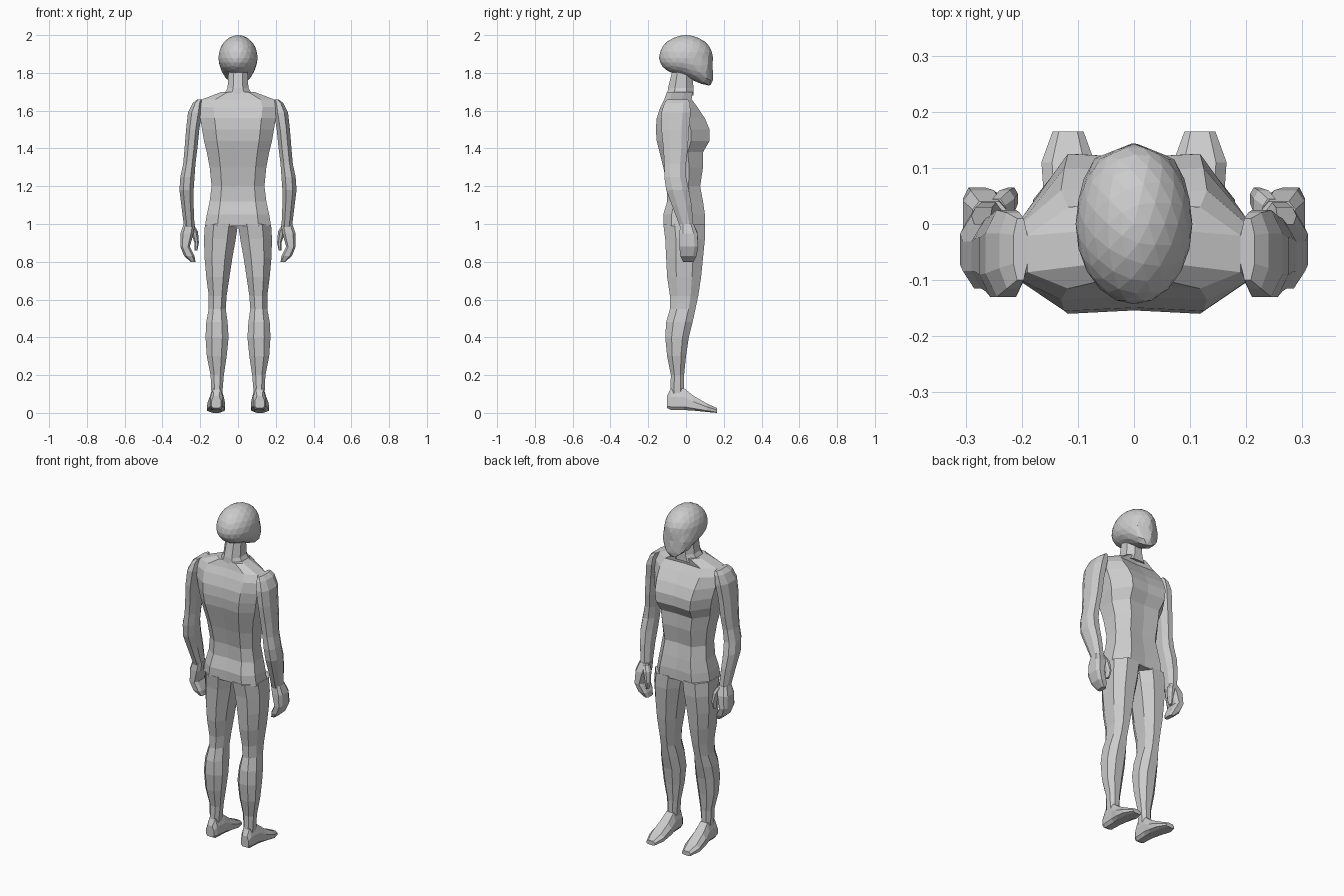
import bpy
import bmesh

cube = bpy.data.objects.get("Cube")
if cube:
    bpy.data.objects.remove(cube, do_unlink=True)

skin = bpy.data.materials.new("light grey")
skin.use_nodes = True
skin.diffuse_color = (.6, .6, .6, 1)
skin.node_tree.nodes["Principled BSDF"].inputs["Base Color"].default_value = (.6, .6, .6, 1)


def finish(name, bm, mirrored=False):
    """Turn a bmesh into a flat-shaded object, optionally mirrored in x."""
    bmesh.ops.recalc_face_normals(bm, faces=bm.faces)
    mesh = bpy.data.meshes.new(name)
    bm.to_mesh(mesh)
    bm.free()
    mesh.materials.append(skin)
    obj = bpy.data.objects.new(name, mesh)
    bpy.context.collection.objects.link(obj)
    if mirrored:
        mirror = obj.modifiers.new("mirror", 'MIRROR')
        mirror.use_mirror_merge = False
    return obj


def section(a_min, a_max, b_min, b_max, cut, low, high, groove):
    """Bevelled box outline; groove pulls in the middle of front and back."""
    mid = (a_min + a_max) / 2
    inset = (a_max - a_min) * cut
    depth = b_max - b_min
    left, right = a_min + inset, a_max - inset
    back, front = b_min + depth * low, b_max - depth * high
    return [(left, b_min), (mid, b_min + groove), (right, b_min),
            (a_max, back), (a_max, front),
            (right, b_max), (mid, b_max - groove), (left, b_max),
            (a_min, front), (a_min, back)]


def loft(name, rows, cut=.27, low=.27, high=.27, groove=0.0, along='z', mirrored=True):
    """Skin a stack of sections; each row is position, a range, b range."""
    bm = bmesh.new()
    rings = []
    for pos, *box in rows:
        outline = section(*box, cut, low, high, groove)
        if along == 'z':
            rings.append([bm.verts.new((a, b, pos)) for a, b in outline])
        else:
            rings.append([bm.verts.new((a, pos, b)) for a, b in outline])
    for ring, following in zip(rings, rings[1:]):
        count = len(ring)
        for i in range(count):
            j = (i + 1) % count
            bm.faces.new((ring[i], ring[j], following[j], following[i]))
    bm.faces.new(rings[0])
    bm.faces.new(rings[-1])
    return finish(name, bm, mirrored)


# Torso: half width, back and front at each height
torso_profile = [
    (.99, .175, -.12, .1),
    (1.05, .165, -.12, .1),
    (1.12, .15, -.1, .09),
    (1.2, .14, -.1, .075),
    (1.3, .15, -.12, .09),
    (1.38, .165, -.14, .09),
    (1.44, .18, -.155, .125),
    (1.5, .19, -.16, .125),
    (1.56, .2, -.155, .1),
    (1.62, .21, -.135, .06),
    (1.66, .19, -.115, .03),
    (1.7, .085, -.1, .035),
]
loft("torso", [(z, -w, w, b, f) for z, w, b, f in torso_profile],
     cut=.19, low=.2, high=.35, groove=.006, mirrored=False)

# Neck
neck_profile = [(1.68, .08, -.1, .04), (1.72, .055, -.095, .04), (1.82, .05, -.07, .03)]
loft("neck", [(z, -w, w, b, f) for z, w, b, f in neck_profile], mirrored=False)

# Legs, from ankle to hip
loft("leg", [
    (.08, .085, .14, -.085, -.01),
    (.2, .075, .145, -.08, -.01),
    (.3, .06, .165, -.1, 0),
    (.4, .05, .172, -.11, .015),
    (.48, .055, .168, -.105, .035),
    (.55, .065, .155, -.085, .05),
    (.62, .06, .155, -.085, .065),
    (.72, .045, .168, -.1, .08),
    (.82, .03, .177, -.105, .09),
    (.92, .012, .18, -.11, .1),
    (1, 0, .175, -.12, .1),
])

# Feet, from heel to toe
loft("foot", [
    (-.1, .09, .14, .025, .09),
    (-.08, .08, .145, .015, .13),
    (-.01, .075, .15, .015, .13),
    (.04, .07, .16, .012, .09),
    (.11, .07, .165, .005, .05),
    (.165, .09, .145, 0, .025),
], cut=.2, low=.15, high=.4, along='y')

# Arms, from wrist to shoulder
loft("arm", [
    (.98, .23, .285, -.03, .04),
    (1.1, .235, .3, -.075, .03),
    (1.18, .235, .31, -.105, .015),
    (1.25, .23, .305, -.115, 0),
    (1.32, .225, .29, -.115, 0),
    (1.4, .215, .283, -.12, .01),
    (1.5, .205, .275, -.13, .015),
    (1.59, .19, .265, -.13, .025),
    (1.64, .19, .24, -.115, .02),
    (1.66, .19, .215, -.1, .01),
])

# Hands curl inward, with a separate thumb
loft("hand", [
    (.8, .225, .25, -.015, .04),
    (.83, .23, .285, -.03, .055),
    (.88, .255, .305, -.035, .065),
    (.95, .235, .305, -.035, .06),
    (1, .228, .288, -.03, .04),
], cut=.2, low=.2, high=.2)
loft("thumb", [
    (.86, .215, .23, .03, .055),
    (.9, .207, .23, .025, .065),
    (.96, .212, .25, .01, .06),
    (.99, .23, .26, 0, .045),
])

# Head: sphere stretched down and forward into a jaw, with a ridged face
head = bmesh.new()
bmesh.ops.create_icosphere(head, subdivisions=3, radius=1)
for vert in head.verts:
    x, y, z = vert.co
    fore = min(1, max(0, (y + .1) / .5))
    below = max(0, -z)
    side = x * .104
    reach = y * .143 + .07 * fore * below
    drop = .12 if z > 0 else .095 + .07 * fore
    vert.co = (side, min(reach, .145 - .4 * abs(side)), 1.88 + z * drop)
finish("head", head)
